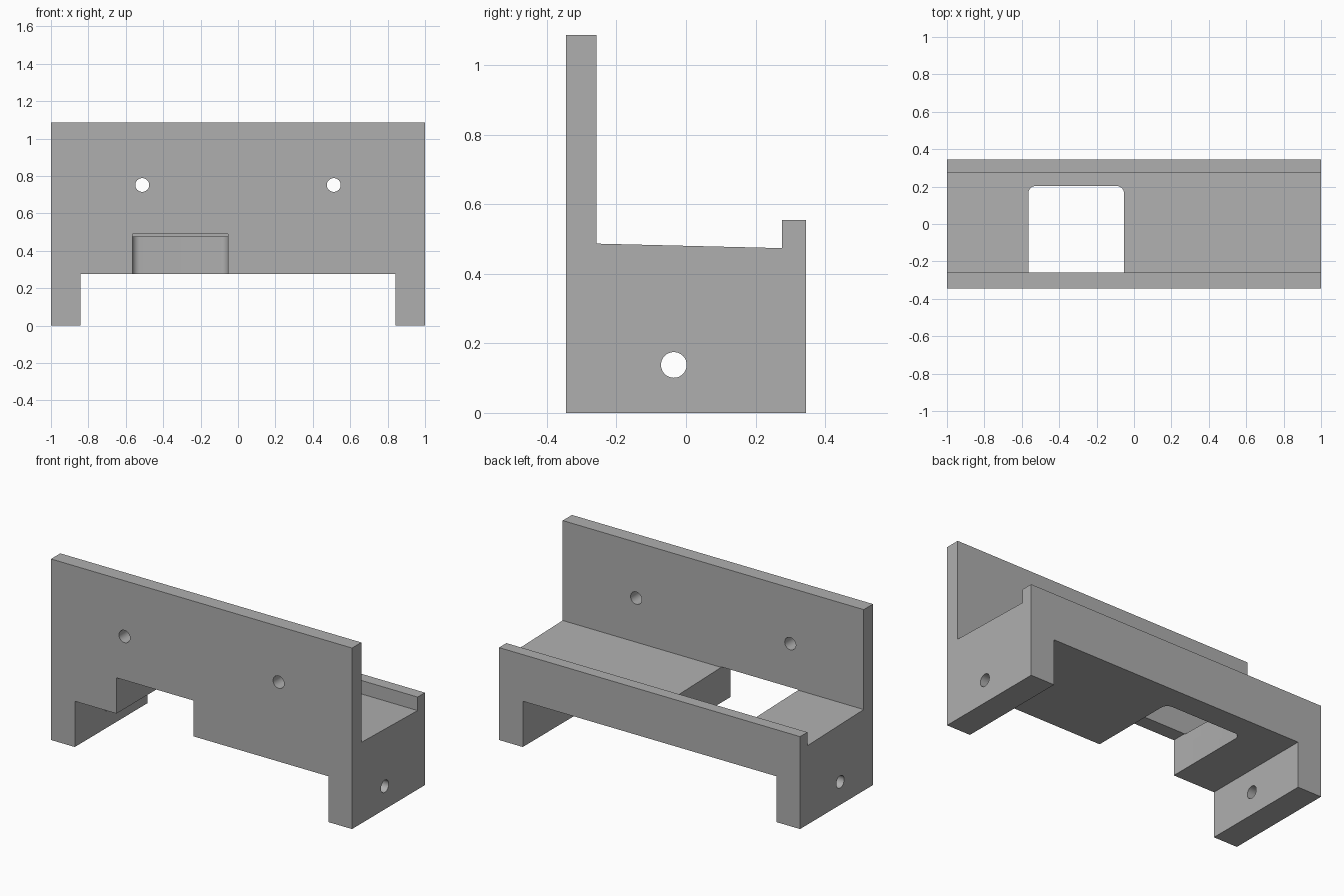
import bpy, bmesh, math
from mathutils import Vector

cube = bpy.data.objects.get("Cube")
if cube:
    bpy.data.objects.remove(cube, do_unlink=True)

# Single matte grey material
grey = bpy.data.materials.new("matte grey")
grey.use_nodes = True
colour = (0.43, 0.43, 0.43, 1)
grey.diffuse_color = colour
grey.node_tree.nodes["Principled BSDF"].inputs["Base Color"].default_value = colour


def prism(name, points, depth):
    """Extrude a closed outline of 3D points along the depth vector."""
    bm = bmesh.new()
    face = bm.faces.new([bm.verts.new(p) for p in points])
    new = bmesh.ops.extrude_face_region(bm, geom=[face])["geom"]
    moved = [v for v in new if isinstance(v, bmesh.types.BMVert)]
    bmesh.ops.translate(bm, verts=moved, vec=Vector(depth))
    bmesh.ops.recalc_face_normals(bm, faces=bm.faces)
    mesh = bpy.data.meshes.new(name)
    bm.to_mesh(mesh)
    bm.free()
    mesh.materials.append(grey)
    obj = bpy.data.objects.new(name, mesh)
    bpy.context.collection.objects.link(obj)
    return obj


def arc(cx, cy, r, start, end, steps):
    return [(cx + r * math.cos(a), cy + r * math.sin(a))
            for a in (start + (end - start) * i / steps for i in range(steps + 1))]


def cut(target, cutter):
    """Subtract the cutter, then discard it."""
    mod = target.modifiers.new(cutter.name, "BOOLEAN")
    mod.operation = "DIFFERENCE"
    mod.solver = "EXACT"
    mod.object = cutter
    cutter.hide_render = True
    bpy.context.view_layer.objects.active = target
    bpy.ops.object.modifier_apply(modifier=mod.name)
    bpy.data.objects.remove(cutter, do_unlink=True)


# Bracket body: tall front wall, gently sloping shelf and low rear lip
FRONT, BACK = -0.346, 0.346
UNDERSIDE = 0.275
profile = [(FRONT, 0), (BACK, 0), (BACK, 0.555), (0.276, 0.555),
           (0.276, 0.474), (-0.258, 0.487), (-0.258, 1.087), (FRONT, 1.087)]
body = prism("bracket_body", [(-1, y, z) for y, z in profile], (2, 0, 0))

# Open space between the two legs
LEG = 0.842
cut(body, prism("leg_gap", [(-LEG, -1, -1), (LEG, -1, -1),
                            (LEG, -1, UNDERSIDE), (-LEG, -1, UNDERSIDE)], (0, 2, 0)))

# Notch through the front wall and shelf, with rounded rear corners
left, right, rear, r = -0.565, -0.053, 0.203, 0.04
notch = [(left, -1), (right, -1)]
notch += arc(right - r, rear - r, r, 0, math.pi / 2, 8)
notch += arc(left + r, rear - r, r, math.pi / 2, math.pi, 8)
cut(body, prism("cable_notch", [(x, y, 0.1) for x, y in notch], (0, 0, 0.39)))

# Mounting holes through the front wall
HOLE = 0.037
circle = arc(0, 0, HOLE, 0, math.tau, 32)[:-1]
for x in (-0.512, 0.512):
    cut(body, prism("wall_hole", [(x + a, -0.6, 0.752 + b) for a, b in circle], (0, 0.5, 0)))

# Cross holes through both legs
for x in (-1.1, 0.7):
    cut(body, prism("leg_hole", [(x, -0.035 + a, 0.138 + b) for a, b in circle], (0.4, 0, 0)))

# Smooth hole walls while keeping the corners crisp
bpy.ops.object.select_all(action="DESELECT")
body.select_set(True)
bpy.context.view_layer.objects.active = body
bpy.ops.object.shade_smooth_by_angle(angle=math.radians(30))
